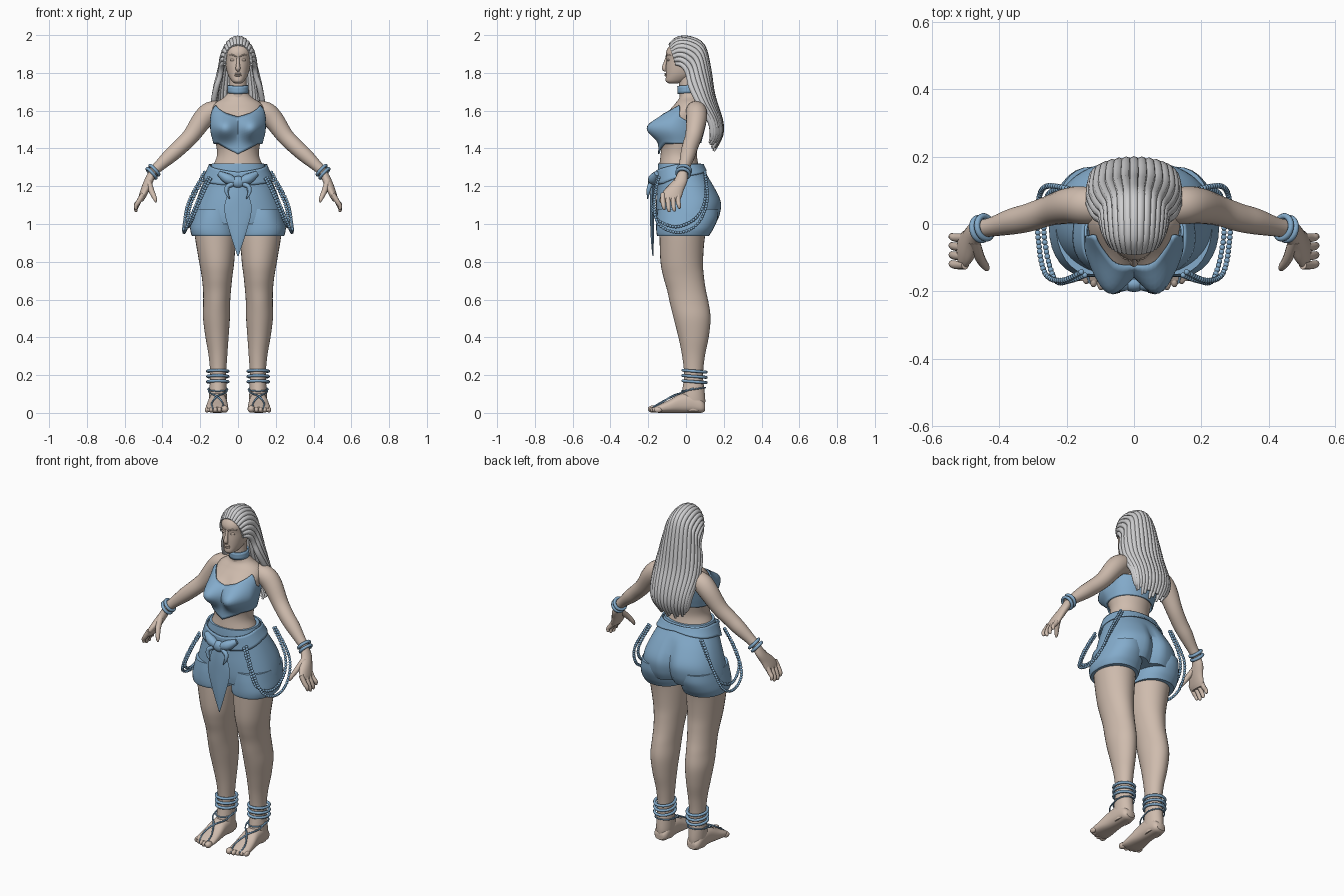
import bpy, bmesh, math
from mathutils import Vector, Matrix

if "Cube" in bpy.data.objects:
    bpy.data.objects.remove(bpy.data.objects["Cube"])


def material(name, rgb):
    m = bpy.data.materials.new(name)
    m.use_nodes = True
    m.diffuse_color = (*rgb, 1)
    m.node_tree.nodes["Principled BSDF"].inputs["Base Color"].default_value = (*rgb, 1)
    return m


SKIN = material("warm_skin", (0.62, 0.50, 0.42))
BLUE = material("blue_cloth", (0.23, 0.41, 0.60))
HAIR = material("silver_hair", (0.62, 0.62, 0.63))


def finish(name, bm, mat, mirror=False, thick=0):
    bmesh.ops.recalc_face_normals(bm, faces=bm.faces)
    me = bpy.data.meshes.new(name)
    bm.to_mesh(me)
    bm.free()
    me.shade_smooth()
    me.set_sharp_from_angle(angle=math.radians(50))
    me.materials.append(mat)
    ob = bpy.data.objects.new(name, me)
    bpy.context.scene.collection.objects.link(ob)
    if thick:
        mod = ob.modifiers.new("thickness", 'SOLIDIFY')
        mod.thickness, mod.offset = thick, 0
    if mirror:
        ob.modifiers.new("mirror", 'MIRROR').use_mirror_merge = False
    return ob


def smooth(rows, k=4):
    """Catmull-Rom interpolation of rows of numbers."""
    out, last = [], len(rows) - 1
    for i in range(last):
        a, b, c, d = (rows[min(max(j, 0), last)] for j in range(i - 1, i + 3))
        for s in range(k):
            t = s / k
            out.append([0.5 * (2*q + (r-p)*t + (2*p-5*q+4*r-w)*t*t + (3*q-p-3*r+w)*t**3)
                        for p, q, r, w in zip(a, b, c, d)])
    return out + [list(rows[-1])]


def skin_rings(name, rings, mat, mirror=False, closed=True, thick=0):
    bm = bmesh.new()
    vs = [[bm.verts.new(p) for p in ring] for ring in rings]
    n = len(vs[0])
    for a, b in zip(vs, vs[1:]):
        for i in range(n if closed else n - 1):
            j = (i + 1) % n
            bm.faces.new((a[i], a[j], b[j], b[i]))
    if closed and not thick:
        bm.faces.new(vs[0])
        bm.faces.new(vs[-1])
    return finish(name, bm, mat, mirror, thick)


def oval(row, angle, e=2.0):
    """Point on a section row: z, centre x, half width, front y, back y."""
    z, cx, hw, yf, yb = row
    c, s = math.cos(angle), math.sin(angle)
    return Vector((cx + hw * math.copysign(abs(c) ** (2 / e), c),
                   (yf + yb) / 2 + (yb - yf) / 2 * math.copysign(abs(s) ** (2 / e), s), z))


def loft(name, rows, mat, mirror=False, e=2.0, shape=None, along_y=False, n=32, k=5):
    rings = [[oval(r, 2 * math.pi * i / n, e) for i in range(n)] for r in smooth(rows, k)]
    if shape:
        rings = [[shape(p) for p in ring] for ring in rings]
    if along_y:
        rings = [[Vector((p.x, p.z, p.y)) for p in ring] for ring in rings]
    return skin_rings(name, rings, mat, mirror)


def pick(pairs, x):
    for (a, p), (b, q) in zip(pairs, pairs[1:]):
        if x <= b:
            return p + (q - p) * max(0, x - a) / (b - a)
    return pairs[-1][1]


def wrap(name, rows, top, bottom, offset, mat, e=2.0, shape=None, n=72, steps=14):
    """Garment following a lofted body; edge heights depend on the angle from the front."""
    table, rings = sorted(smooth(rows, 6)), []
    for s in range(steps + 1):
        ring = []
        for i in range(n):
            phi = 2 * math.pi * i / n
            away = min(phi, 2 * math.pi - phi)
            lo, hi = pick(bottom, away), pick(top, away)
            z = lo + (hi - lo) * s / steps
            row = [z] + [pick([(r[0], r[c]) for r in table], z) for c in range(1, 5)]
            row = [z, row[1], row[2] + offset, row[3] - offset, row[4] + offset]
            p = oval(row, phi - math.pi / 2, e)
            ring.append(shape(p) if shape else p)
        rings.append(ring)
    return skin_rings(name, rings, mat, thick=0.008)


def tube(name, pts, mat, mirror=False, n=10, k=4):
    rows = smooth(pts, k)
    P = [Vector(r[:3]) for r in rows]
    rings, u = [], None
    for i, p in enumerate(P):
        t = (P[min(i + 1, len(P) - 1)] - P[max(i - 1, 0)]).normalized()
        u = t.orthogonal() if u is None else u - t * u.dot(t)
        u.normalize()
        v, r = t.cross(u), max(rows[i][3], 0.001)
        rings.append([p + r * (math.cos(a) * u + math.sin(a) * v)
                      for a in (2 * math.pi * j / n for j in range(n))])
    return skin_rings(name, rings, mat, mirror)


def hoop(name, centre, axis, rx, ry, r, mat):
    q = Vector((0, 0, 1)).rotation_difference(Vector(axis))
    pts = []
    for i in range(26):
        a = 2 * math.pi * i / 24
        pts.append((*(Vector(centre) + q @ Vector((rx * math.cos(a), ry * math.sin(a), 0))), r))
    return tube(name, pts, mat, True, 8, 1)


def balls(name, items, mat, mirror=False, detail=3):
    bm = bmesh.new()
    for centre, size in items:
        m = Matrix.Translation(centre) @ Matrix.Diagonal((*size, 1))
        bmesh.ops.create_icosphere(bm, subdivisions=detail, radius=1, matrix=m)
    return finish(name, bm, mat, mirror)


# Torso and bust
torso = [(1.24, 0, .15, -.145, .085), (1.30, 0, .135, -.142, .07), (1.36, 0, .112, -.135, .058),
         (1.42, 0, .115, -.13, .065), (1.48, 0, .125, -.125, .08), (1.54, 0, .13, -.112, .095),
         (1.60, 0, .138, -.085, .105), (1.64, 0, .12, -.055, .1), (1.67, 0, .075, -.035, .08),
         (1.70, 0, .048, -.034, .06)]


def bust(p):
    if p.y < 0:
        gz = math.exp(-((p.z - 1.51) / .06) ** 2)
        gx = math.exp(-((abs(p.x) - .07) / .062) ** 2)
        fade = min(1, -p.y / .05)
        return Vector((p.x * (1 + .08 * gz * fade), p.y - .088 * gx * gz * fade, p.z))
    return p


loft("torso", torso, SKIN, shape=bust, n=48, k=6)
wrap("bustier", torso, [(0, 1.565), (.45, 1.585), (1.0, 1.63), (1.3, 1.57), (1.6, 1.55), (3.2, 1.53)],
     [(0, 1.37), (.9, 1.425), (3.2, 1.43)], .010, BLUE, shape=bust)

# Neck, choker and head
neck = [(1.64, 0, .052, -.035, .07), (1.70, 0, .046, -.035, .056), (1.74, 0, .045, -.037, .052),
        (1.80, 0, .045, -.04, .05)]
loft("neck", neck, SKIN)
wrap("choker", neck, [(0, 1.73), (3.2, 1.74)], [(0, 1.688), (3.2, 1.70)], .006, BLUE, steps=3)
loft("head", [(1.745, 0, .018, -.092, -.04), (1.757, 0, .034, -.107, 0), (1.79, 0, .053, -.106, .05),
              (1.83, 0, .064, -.106, .085), (1.87, 0, .07, -.104, .10), (1.91, 0, .073, -.106, .10),
              (1.945, 0, .064, -.084, .085), (1.965, 0, .035, -.04, .05)], SKIN, e=2.2)
tube("nose", [(0, -.1, 1.885, .007), (0, -.111, 1.85, .009), (0, -.115, 1.824, .013),
              (0, -.104, 1.812, .008)], SKIN)
balls("lips", [((0, -.106, z), (.019, .009, .005)) for z in (1.795, 1.786)], SKIN)
balls("eyes", [((.028, -.092, 1.868), (.014, .009, .007))], SKIN, True)
tube("brow", [(.01, -.106, 1.886, .003), (.03, -.1, 1.895, .004), (.052, -.08, 1.893, .002)], SKIN, True)

# Swept back hair: each station is mid y, mid z, side y, side z, half width, lock radius
stations = smooth([(-.086, 1.945, -.055, 1.85, .070, .010), (-.045, 1.978, -.025, 1.845, .083, .014),
                   (.02, 1.980, 0, 1.82, .09, .015), (.088, 1.94, .015, 1.78, .096, .015),
                   (.118, 1.82, .03, 1.72, .115, .016), (.14, 1.68, .075, 1.63, .13, .016),
                   (.18, 1.55, .13, 1.54, .122, .016), (.182, 1.47, .14, 1.47, .108, .015),
                   (.148, 1.385, .125, 1.43, .088, .006)], 4)


def hair_point(row, u):
    c, s = math.cos(u * math.pi / 2), math.sin(u * math.pi / 2)
    ym, zm, ys, zs, w = row[:5]
    return Vector((w * s, ys + (ym - ys) * c, zs + (zm - zs) * c))


skin_rings("hair_base", [[hair_point(r, i / 16 - 1) for i in range(33)] for r in stations[:-2]],
           HAIR, closed=False, thick=.012)
LOCKS = 17
for i in range(LOCKS):
    u = 2 * i / (LOCKS - 1) - 1
    end = len(stations) - (i * 2) % 3
    tube(f"hair_lock_{i + 1}", [(*hair_point(r, u), r[5]) for r in stations[:end]], HAIR, n=8, k=1)

# Arms and hands
tube("arm", [(.09, .05, 1.60, .05), (.145, .055, 1.592, .056), (.19, .055, 1.55, .054),
             (.25, .04, 1.465, .045), (.31, .02, 1.405, .042), (.36, .008, 1.36, .039),
             (.42, -.008, 1.305, .029), (.458, -.015, 1.268, .026)], SKIN, True, 20)
loft("palm", [(1.285, .447, .022, -.038, .008), (1.23, .472, .025, -.065, .008), (1.18, .492, .024, -.115, -.012),
              (1.14, .508, .019, -.134, -.025), (1.12, .513, .01, -.12, -.04)], SKIN, True, n=20)
for i in range(4):
    y, drop = -.122 + .027 * i, (.012, 0, .003, .018)[i]
    tube(f"finger_{i + 1}", [(.502, y, 1.16, .013), (.525, y, 1.12, .013), (.54, y + .003, 1.085 + drop, .011),
                             (.54, y + .006, 1.068 + drop, .008), (.539, y + .006, 1.063 + drop, .002)], SKIN, True)
tube("thumb", [(.475, -.05, 1.225, .017), (.458, -.1, 1.175, .015), (.44, -.128, 1.135, .011),
               (.435, -.135, 1.115, .004)], SKIN, True)
for i, c in enumerate([(.443, -.01, 1.285), (.458, -.015, 1.268)]):
    hoop(f"bracelet_{i + 1}", c, (.65, -.15, -.6), .034, .034, .009, BLUE)

# Legs and feet
loft("leg", [(1.0, .128, .108, -.14, .12), (.93, .12, .108, -.14, .10), (.8, .113, .093, -.135, .09),
             (.72, .111, .081, -.12, .095), (.65, .111, .074, -.1, .105), (.58, .113, .071, -.085, .12),
             (.5, .114, .071, -.065, .13), (.4, .111, .061, -.04, .12), (.3, .106, .049, -.02, .1),
             (.2, .105, .042, -.01, .09), (.12, .106, .046, -.02, .098), (.06, .106, .046, -.03, .102),
             (.01, .107, .04, -.02, .095)], SKIN, True)
loft("foot", [(.1, .107, .028, .01, .05), (.08, .107, .042, 0, .075), (.03, .107, .047, 0, .105),
              (-.03, .108, .05, 0, .1), (-.09, .11, .057, 0, .068), (-.14, .111, .06, 0, .045),
              (-.17, .108, .054, .004, .03)], SKIN, True, e=2.5, along_y=True)
balls("toes", [((.07, -.178, .02), (.019, .024, .019))] +
      [((.098 + .022 * i, -.175 + .009 * i, .016), (.012, .022, .015)) for i in range(4)], SKIN, True)
for i in range(3):
    hoop(f"anklet_{i + 1}", (.107, .045, .165 + .028 * i), (0, .08, 1), .054, .062, .008, BLUE)
hoop("sandal_loop", (.107, .04, .125), (0, -.15, 1), .052, .064, .004, BLUE)
tube("sandal_cord_inner", [(.155, .04, .13, .004), (.152, -.02, .108, .004), (.112, -.07, .088, .005),
                           (.08, -.14, .052, .004), (.085, -.19, .02, .004)], BLUE, True, 8)
tube("sandal_cord_outer", [(.06, .04, .13, .004), (.064, -.02, .108, .004), (.11, -.075, .088, .005),
                           (.138, -.13, .053, .004), (.132, -.175, .022, .004)], BLUE, True, 8)

# Shorts with belt
hips = [(1.32, 0, .138, -.147, .078), (1.28, 0, .155, -.15, .098), (1.2, 0, .192, -.153, .15),
        (1.12, 0, .222, -.158, .188), (1.05, 0, .24, -.158, .182), (1.0, 0, .246, -.152, .16)]


def cleft(p):
    if p.y > 0:
        depth = .035 * math.exp(-(p.x / .03) ** 2) * min(1, max(0, (1.25 - p.z) / .12))
        return Vector((p.x, p.y - depth, p.z))
    return p


loft("shorts_hips", hips, BLUE, e=2.3, shape=cleft, n=64)
loft("shorts_leg", [(1.08, .125, .108, -.15, .17), (1.03, .127, .117, -.156, .168), (.98, .129, .124, -.158, .148),
                    (.95, .127, .122, -.156, .13), (.937, .125, .118, -.152, .122)], BLUE, True, e=2.2)
wrap("belt", hips, [(0, 1.275), (.8, 1.295), (1.5, 1.315), (3.2, 1.315)],
     [(0, 1.20), (.8, 1.215), (1.5, 1.25), (3.2, 1.285)], .010, BLUE, e=2.3, steps=6)

# Front knot, horns and hanging sash
balls("knot", [((0, -.178, 1.222), (.036, .024, .032))], BLUE)
tube("knot_fold", [(.015, -.178, 1.225, .02), (.055, -.172, 1.24, .028), (.1, -.155, 1.268, .014)], BLUE, True)
tube("horn", [(.03, -.185, 1.212, .014), (.058, -.195, 1.195, .012), (.06, -.2, 1.165, .009),
              (.043, -.203, 1.132, .002)], BLUE, True)
loft("sash", [(1.23, 0, .03, -.185, -.165), (1.15, 0, .058, -.19, -.168), (1.07, 0, .072, -.19, -.17),
              (.95, 0, .042, -.188, -.17), (.83, 0, .003, -.178, -.172)], BLUE, e=1.4, n=16)

# Bead strings looping from front to back of the belt
strings = [[(.15, -.14, 1.26), (.215, -.168, 1.12), (.265, -.145, 1.0), (.285, -.04, .955),
            (.285, .06, 1.0), (.26, .112, 1.12), (.175, .1, 1.28)],
           [(.14, -.15, 1.25), (.19, -.168, 1.15), (.235, -.165, 1.04), (.264, -.06, .985),
            (.266, .05, 1.03), (.24, .1, 1.13), (.16, .1, 1.28)]]
for i, path in enumerate(strings):
    pts, beads, gap = [Vector(p) for p in smooth(path, 60)], [], 0
    for a, b in zip(pts, pts[1:]):
        gap += (b - a).length
        if gap > .0135:
            beads.append((b, (.0085,) * 3))
            gap = 0
    balls(f"bead_string_{i + 1}", beads, BLUE, True, 2)
